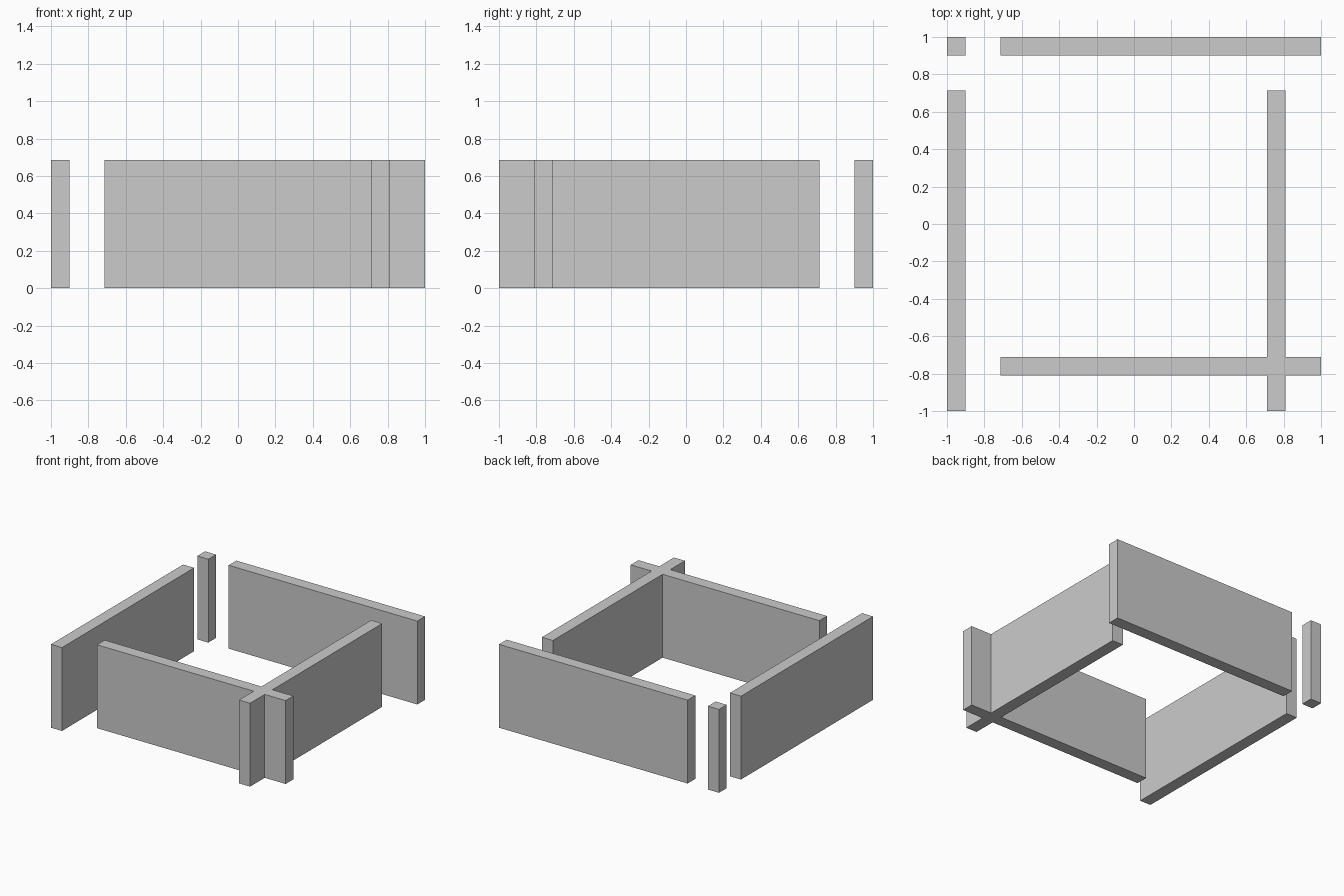
import bpy
import bmesh

if "Cube" in bpy.data.objects:
    bpy.data.objects.remove(bpy.data.objects["Cube"])

HEIGHT = 0.685
OUT, IN = 1.0, 0.9        # outer wall faces
A, B = 0.71, 0.81         # crossing wall faces
END = 0.715               # free wall ends


def extrude_plan(name, outline):
    """Extrude a plan outline (x, y points) up from the ground."""
    bm = bmesh.new()
    base = bm.faces.new([bm.verts.new((x, y, 0)) for x, y in outline])
    top = bmesh.ops.extrude_face_region(bm, geom=[base], use_keep_orig=True)
    verts = [v for v in top["geom"] if isinstance(v, bmesh.types.BMVert)]
    bmesh.ops.translate(bm, verts=verts, vec=(0, 0, HEIGHT))
    bmesh.ops.recalc_face_normals(bm, faces=bm.faces)
    mesh = bpy.data.meshes.new(name)
    bm.to_mesh(mesh)
    bm.free()
    obj = bpy.data.objects.new(name, mesh)
    bpy.context.collection.objects.link(obj)
    return obj


def rect(x0, x1, y0, y1):
    return [(x0, y0), (x1, y0), (x1, y1), (x0, y1)]


# Straight walls and the lone corner post
extrude_plan("back_wall", rect(-END, OUT, IN, OUT))
extrude_plan("left_wall", rect(-OUT, -IN, -OUT, END))
extrude_plan("corner_post", rect(-OUT, -IN, IN, OUT))

# Front and right walls, joined where they cross
extrude_plan("crossing_walls", [
    (A, -OUT), (B, -OUT), (B, -B), (OUT, -B), (OUT, -A), (B, -A),
    (B, END), (A, END), (A, -A), (-END, -A), (-END, -B), (A, -B),
])
